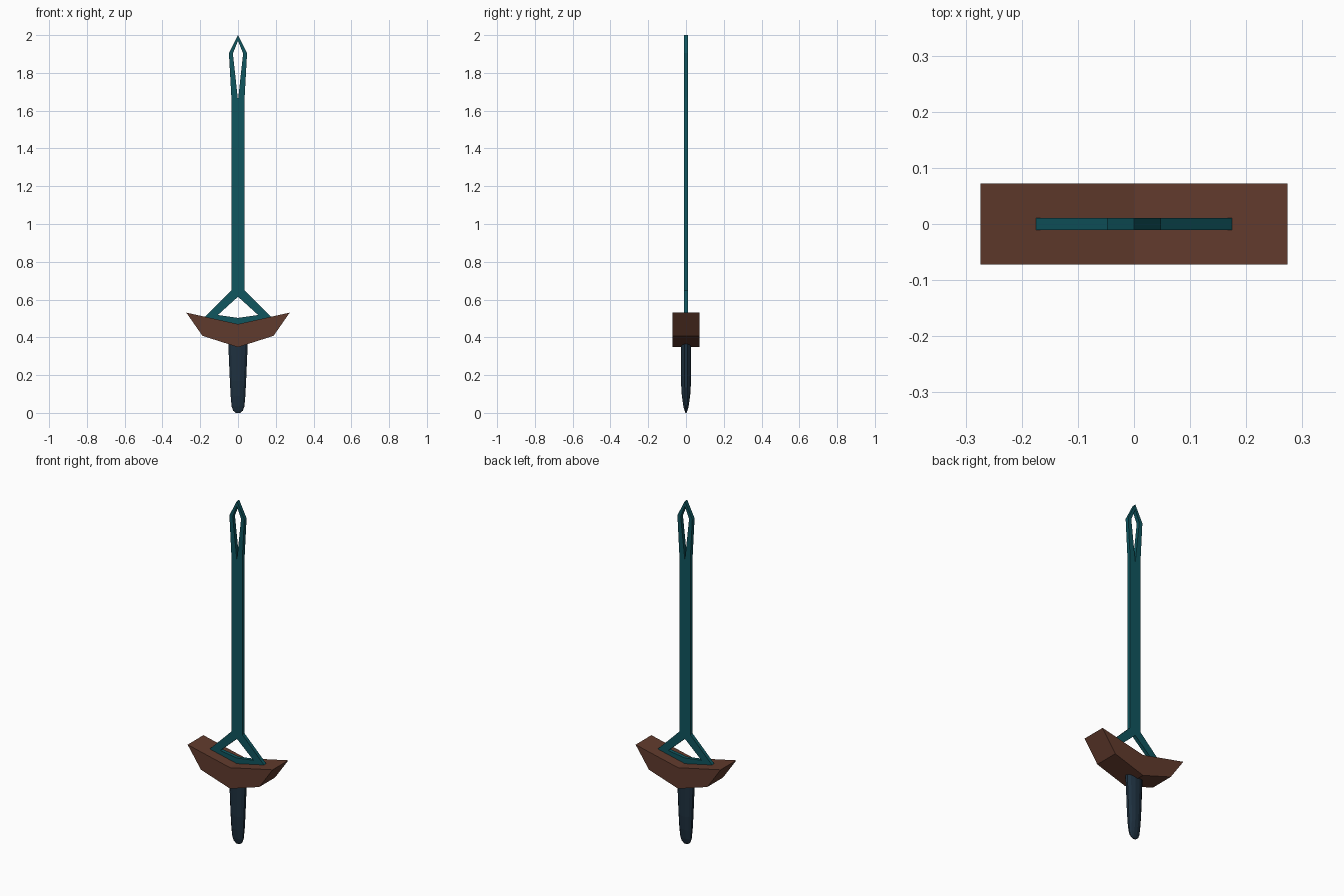
import bpy, bmesh, math

if "Cube" in bpy.data.objects:
    bpy.data.objects.remove(bpy.data.objects["Cube"])


def material(name, rgb):
    m = bpy.data.materials.new(name)
    m.diffuse_color = (*rgb, 1)
    m.use_nodes = True
    m.node_tree.nodes["Principled BSDF"].inputs["Base Color"].default_value = m.diffuse_color
    return m


TEAL = material("dark teal", (0.005, 0.092, 0.113))
BROWN = material("brown", (0.118, 0.043, 0.026))
NAVY = material("navy", (0.013, 0.030, 0.050))


def make_object(name, bm, mat):
    bmesh.ops.remove_doubles(bm, verts=bm.verts, dist=1e-5)
    bmesh.ops.recalc_face_normals(bm, faces=bm.faces)
    me = bpy.data.meshes.new(name)
    bm.to_mesh(me)
    bm.free()
    me.materials.append(mat)
    ob = bpy.data.objects.new(name, me)
    bpy.context.collection.objects.link(ob)
    return ob


def plate(name, pairs, thickness, mat):
    """Strip between (outer, inner) xz points, mirrored in x and thickened in y."""
    bm = bmesh.new()
    for s in (1, -1):
        for (a, b), (c, d) in zip(pairs, pairs[1:]):
            quad = [a, c, d, b][::s]
            bm.faces.new([bm.verts.new((s * x, 0, z)) for x, z in quad])
    ob = make_object(name, bm, mat)
    mod = ob.modifiers.new("thickness", "SOLIDIFY")
    mod.thickness = thickness
    mod.offset = 0
    return ob


# Blade: open tip loop, flat bar, and triangular fork at the base
plate("blade", [
    ((0, 2.0), (0, 1.97)),
    ((0.048, 1.905), (0.027, 1.902)),
    ((0.035, 1.67), (0, 1.655)),
    ((0.035, 0.648), (0, 0.615)),
    ((0.175, 0.509), (0.107, 0.518)),
    ((0, 0.468), (0, 0.503)),
], 0.021, TEAL)

# Guard: winged block
plate("guard", [
    ((0, 0.47), (0, 0.348)),
    ((0.274, 0.531), (0.188, 0.408)),
], 0.145, BROWN)

# Handle: tapered oval grip, rounded at the bottom
SIDES = 12
rings = [(0.40, 0.053, 0.028), (0.17, 0.043, 0.027), (0.09, 0.039, 0.022),
         (0.035, 0.034, 0.014), (0.012, 0.026, 0.008), (0.0, 0.012, 0.003)]
bm = bmesh.new()
loops = []
for z, rx, ry in rings:
    angles = [2 * math.pi * (i + 0.5) / SIDES for i in range(SIDES)]
    k = 1 / math.cos(math.pi / SIDES)
    loops.append([bm.verts.new((k * rx * math.cos(a), k * ry * math.sin(a), z))
                  for a in angles])
for lo, hi in zip(loops, loops[1:]):
    for i in range(SIDES):
        j = (i + 1) % SIDES
        bm.faces.new((lo[i], lo[j], hi[j], hi[i]))
bm.faces.new(loops[0])
bm.faces.new(loops[-1])
make_object("handle", bm, NAVY)
